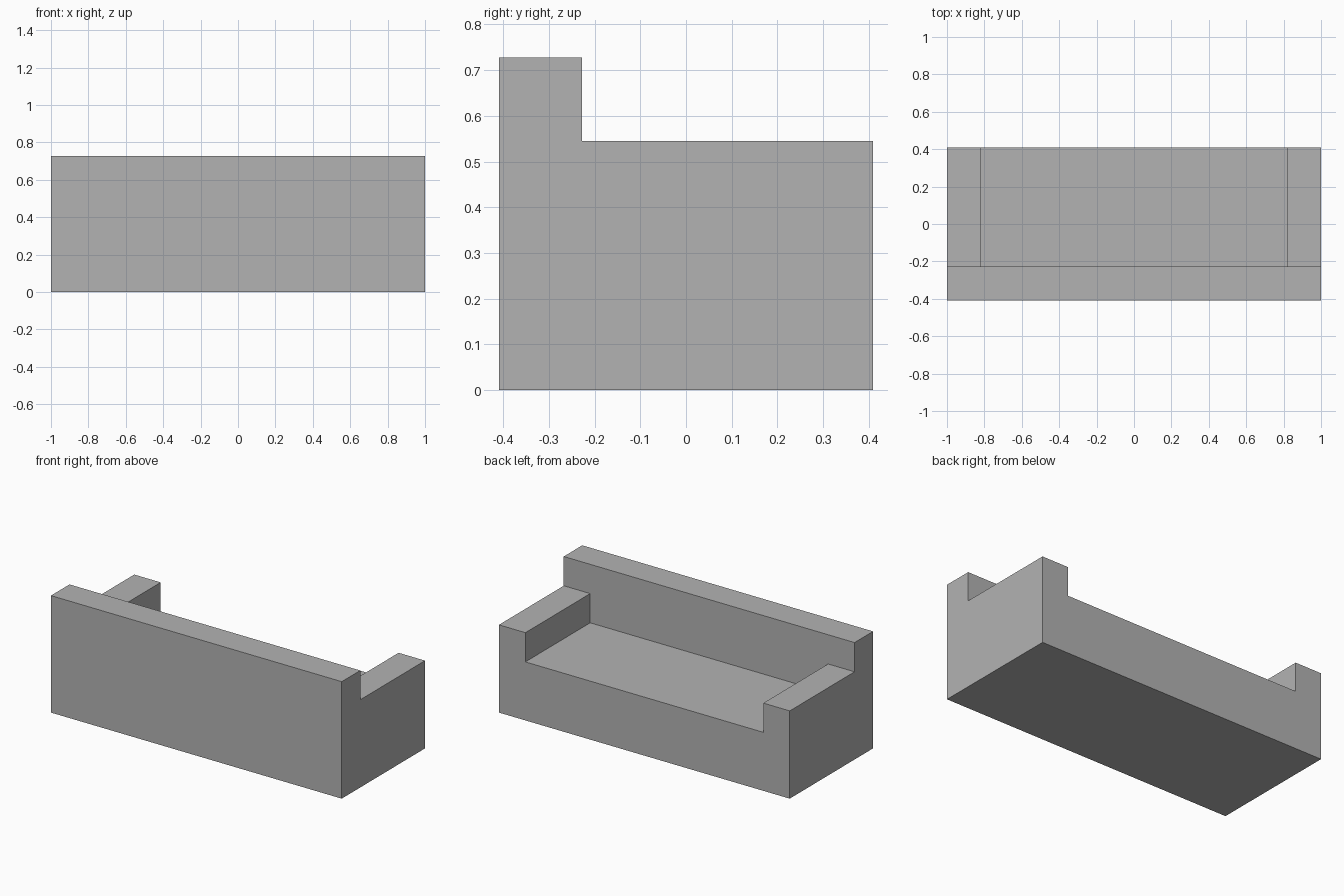
import bpy
import bmesh

if "Cube" in bpy.data.objects:
    bpy.data.objects.remove(bpy.data.objects["Cube"])

U = 1 / 11                      # module: every dimension is a whole number of these
HALF_W, HALF_D = 11 * U, 4.5 * U
BACK_H, ARM_H, SEAT_H = 8 * U, 6 * U, 4 * U
THICK = 2 * U                   # thickness of arms and backrest

grey = bpy.data.materials.new("plain grey")
grey.diffuse_color = (0.45, 0.45, 0.45, 1)
grey.use_nodes = True
grey.node_tree.nodes["Principled BSDF"].inputs["Base Color"].default_value = grey.diffuse_color


def prism(name, profile, y0, y1):
    """Extrude an x-z profile from y0 to y1."""
    bm = bmesh.new()
    face = bm.faces.new([bm.verts.new((x, y0, z)) for x, z in profile])
    ext = bmesh.ops.extrude_face_region(bm, geom=[face])
    verts = [g for g in ext["geom"] if isinstance(g, bmesh.types.BMVert)]
    bmesh.ops.translate(bm, verts=verts, vec=(0, y1 - y0, 0))
    bmesh.ops.recalc_face_normals(bm, faces=bm.faces[:])
    mesh = bpy.data.meshes.new(name)
    bm.to_mesh(mesh)
    bm.free()
    mesh.materials.append(grey)
    obj = bpy.data.objects.new(name, mesh)
    bpy.context.collection.objects.link(obj)
    return obj


# Solid block of the sofa
sofa = prism("sofa_body", [(-HALF_W, 0), (HALF_W, 0), (HALF_W, BACK_H), (-HALF_W, BACK_H)],
             -HALF_D, HALF_D)

# T-shaped cutter: clears the seat between the arms and the space above them
inner, outer, top = HALF_W - THICK, HALF_W + 0.2, BACK_H + 0.2
right = [(inner, SEAT_H), (inner, ARM_H), (outer, ARM_H), (outer, top)]
cutter = prism("seat_cutter", right + [(-x, z) for x, z in reversed(right)],
               -HALF_D + THICK, HALF_D + 0.2)
cutter.hide_render = True

# Carve the seat, arms and backrest out of the block
cut = sofa.modifiers.new("carve_seat", 'BOOLEAN')
cut.operation = 'DIFFERENCE'
cut.solver = 'EXACT'
cut.object = cutter
bpy.context.view_layer.objects.active = sofa
bpy.ops.object.modifier_apply(modifier=cut.name)
bpy.data.objects.remove(cutter)
